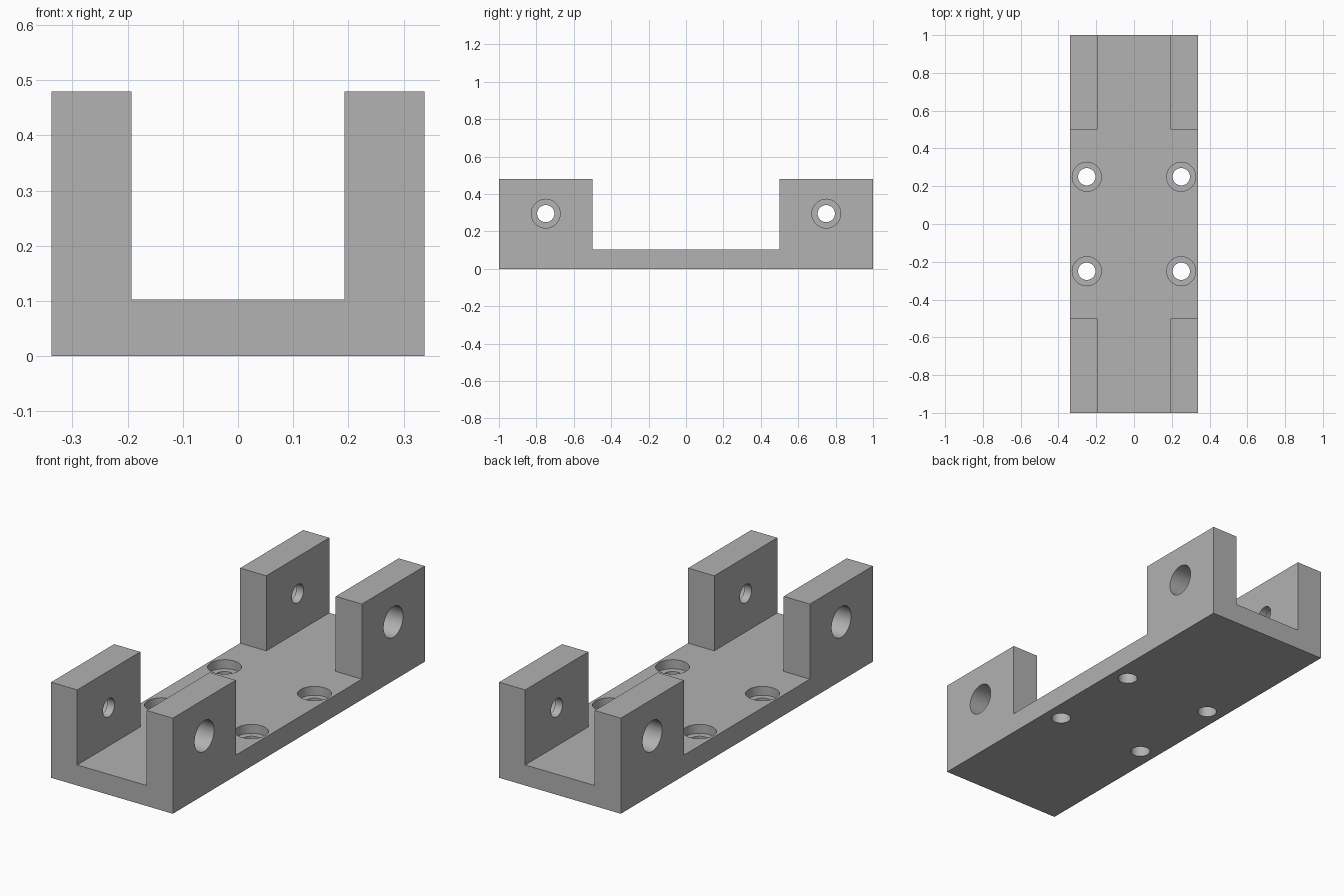
import bpy
import math
from mathutils import Vector

# Remove the default cube
default = bpy.data.objects.get("Cube")
if default:
    bpy.data.objects.remove(default, do_unlink=True)

HALF_W, HALF_L, HEIGHT = 0.338, 1.0, 0.48
FLOOR, INNER, GAP = 0.103, 0.193, 0.5
BORE_R, HOLE_R = 0.077, 0.046

grey = bpy.data.materials.new("plain_grey")
grey.use_nodes = True
colour = (0.445, 0.445, 0.445, 1)
grey.diffuse_color = colour
grey.node_tree.nodes["Principled BSDF"].inputs["Base Color"].default_value = colour


def box(name, lo, hi):
    lo, hi = Vector(lo), Vector(hi)
    bpy.ops.mesh.primitive_cube_add(size=1, location=(lo + hi) / 2)
    obj = bpy.context.object
    obj.name = name
    obj.scale = hi - lo
    bpy.ops.object.transform_apply(location=True, rotation=True, scale=True)
    return obj


def cylinder(name, start, end, radius):
    start, end = Vector(start), Vector(end)
    axis = end - start
    bpy.ops.mesh.primitive_cylinder_add(
        vertices=48, radius=radius, depth=axis.length, location=(start + end) / 2,
        rotation=axis.to_track_quat('Z', 'Y').to_euler())
    obj = bpy.context.object
    obj.name = name
    bpy.ops.object.transform_apply(location=True, rotation=True, scale=True)
    return obj


def cut(target, cutter):
    cutter.hide_render = True
    mod = target.modifiers.new("cut", 'BOOLEAN')
    mod.operation = 'DIFFERENCE'
    mod.solver = 'EXACT'
    mod.object = cutter
    bpy.context.view_layer.objects.active = target
    bpy.ops.object.modifier_apply(modifier=mod.name)
    bpy.data.objects.remove(cutter, do_unlink=True)


# Solid block, then the lengthwise channel and the gap between the lug pairs
bracket = box("mounting_bracket", (-HALF_W, -HALF_L, 0), (HALF_W, HALF_L, HEIGHT))
cut(bracket, box("channel_cutter", (-INNER, -2, FLOOR), (INNER, 2, 1)))
cut(bracket, box("gap_cutter", (-1, -GAP, FLOOR), (1, GAP, 1)))

for sx in (-1, 1):
    for sy in (-1, 1):
        # Counterbored screw holes in the base plate
        x, y = 0.25 * sx, 0.25 * sy
        cut(bracket, cylinder("base_bore", (x, y, 0.058), (x, y, 0.2), BORE_R))
        cut(bracket, cylinder("base_hole", (x, y, -0.1), (x, y, 0.2), HOLE_R))
        # Lug holes, counterbored from the outside
        y, z = 0.75 * sy, 0.295
        cut(bracket, cylinder("lug_bore", (0.233 * sx, y, z), (0.5 * sx, y, z), BORE_R))
        cut(bracket, cylinder("lug_hole", (0.1 * sx, y, z), (0.5 * sx, y, z), HOLE_R))

# Single colour, smooth hole walls with sharp edges
bracket.data.materials.clear()
bracket.data.materials.append(grey)
for face in bracket.data.polygons:
    face.material_index = 0
bpy.ops.object.select_all(action='DESELECT')
bracket.select_set(True)
bpy.context.view_layer.objects.active = bracket
bpy.ops.object.shade_smooth_by_angle(angle=math.radians(30))
